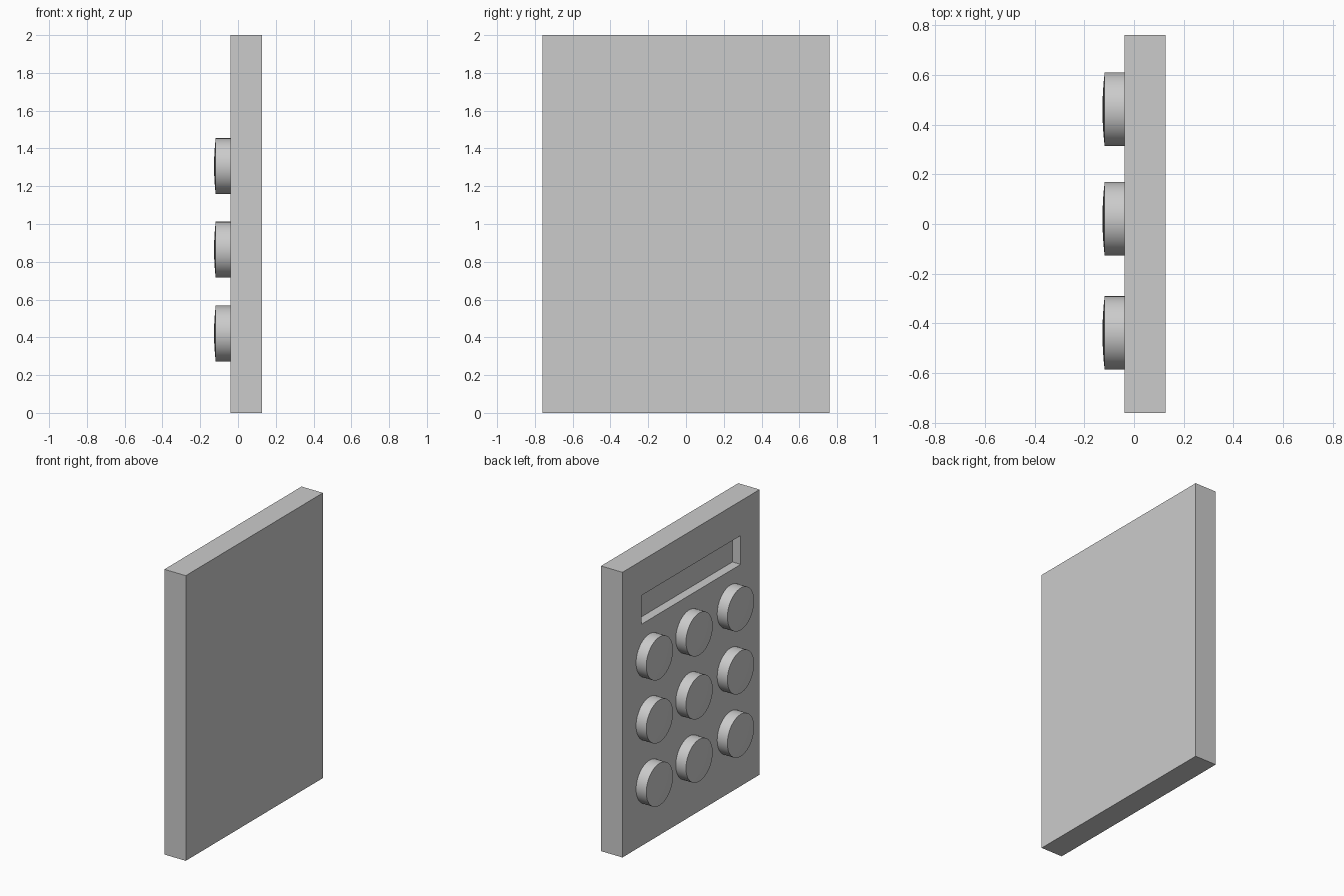
import bpy, bmesh, math

if "Cube" in bpy.data.objects:
    bpy.data.objects.remove(bpy.data.objects["Cube"])

FRONT, BACK = -0.039, 0.127      # body faces along x
RADIUS, RIM, CROWN = 0.148, -0.118, -0.127


def add_object(name, bm):
    bmesh.ops.recalc_face_normals(bm, faces=bm.faces)
    mesh = bpy.data.meshes.new(name)
    bm.to_mesh(mesh)
    bm.free()
    obj = bpy.data.objects.new(name, mesh)
    bpy.context.collection.objects.link(obj)
    return obj


def box(name, x, y, z):
    bm = bmesh.new()
    bmesh.ops.create_cube(bm, size=1)
    for v in bm.verts:
        v.co = [lo + (c + 0.5) * (hi - lo) for c, (lo, hi) in zip(v.co, (x, y, z))]
    return add_object(name, bm)


def button(name, y, z, sides=48):
    # Lathed profile: straight wall with a shallow domed cap
    profile = [(FRONT + 0.002, RADIUS), (RIM, RADIUS)]
    profile += [(RIM + (CROWN - RIM) * (1 - t * t), RADIUS * t) for t in (0.75, 0.5, 0.25)]
    bm = bmesh.new()
    rings = [[bm.verts.new((x, r * math.cos(math.tau * i / sides), r * math.sin(math.tau * i / sides)))
              for i in range(sides)] for x, r in profile]
    for a, b in zip(rings, rings[1:]):
        for i in range(sides):
            j = (i + 1) % sides
            bm.faces.new((a[i], a[j], b[j], b[i]))
    tip = bm.verts.new((CROWN, 0, 0))
    for i in range(sides):
        bm.faces.new((rings[-1][i], rings[-1][(i + 1) % sides], tip))
    bm.faces.new(rings[0])
    obj = add_object(name, bm)
    obj.location = (0, y, z)
    bpy.ops.object.select_all(action='DESELECT')
    obj.select_set(True)
    bpy.context.view_layer.objects.active = obj
    bpy.ops.object.shade_smooth_by_angle(angle=math.radians(30))


# Slab body
body = box("calculator_body", (FRONT, BACK), (-0.76, 0.76), (0, 2))

# Recessed display window: inset pocket cut into the slab
cutter = box("display_cutter", (FRONT - 0.1, FRONT + 0.064), (-0.55, 0.55), (1.555, 1.757))
cutter.hide_render = True
cutter.hide_set(True)
cut = body.modifiers.new("display_recess", 'BOOLEAN')
cut.operation = 'DIFFERENCE'
cut.solver = 'EXACT'
cut.object = cutter

# Three by three keypad
for row, z in enumerate((1.306, 0.864, 0.42)):
    for col, y in enumerate((0.461, 0.021, -0.438)):
        button(f"button_{row + 1}_{col + 1}", y, z)
